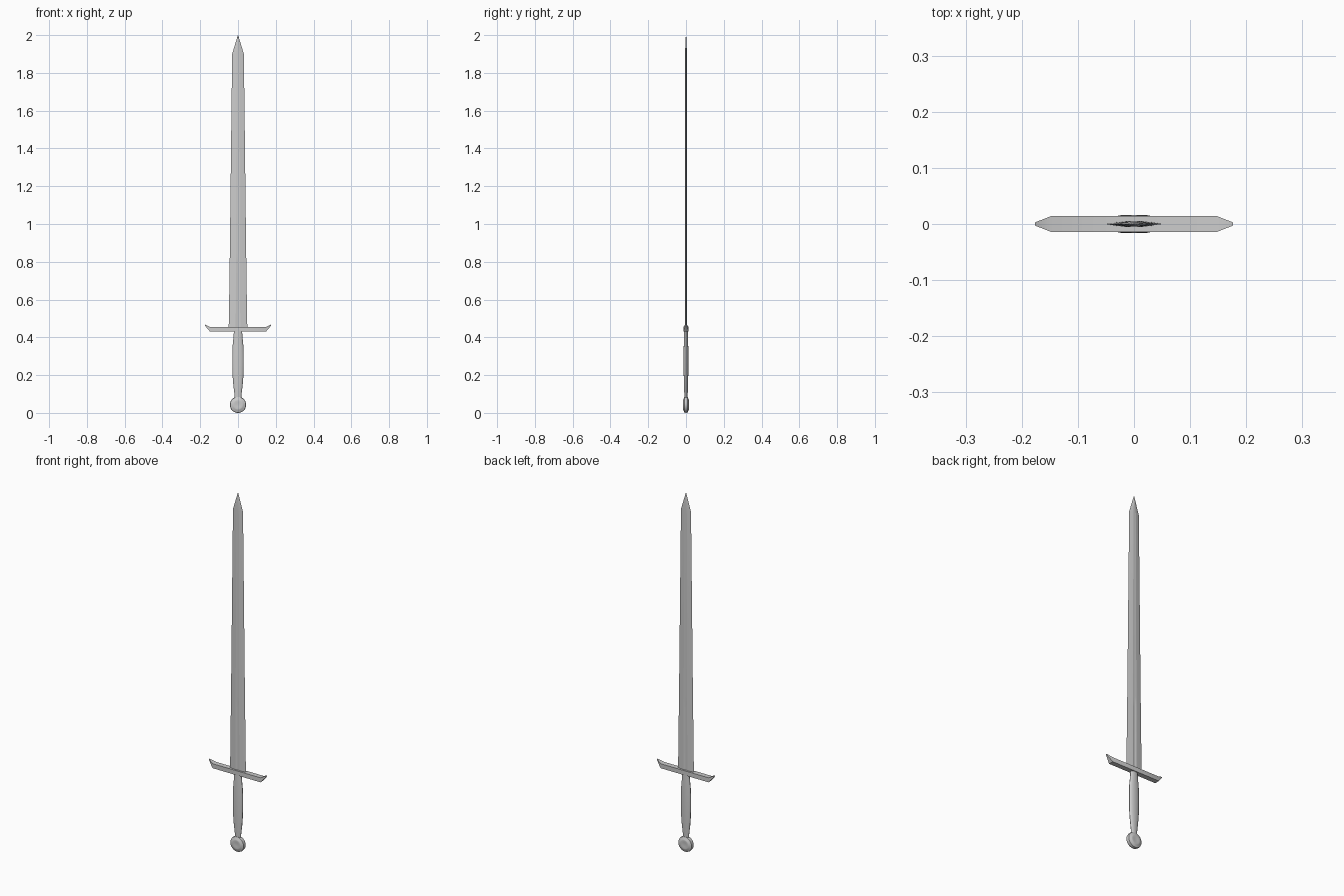
import bpy, bmesh, math

if "Cube" in bpy.data.objects:
    bpy.data.objects.remove(bpy.data.objects["Cube"])


def loft(name, rings, angle=30):
    """Skin a list of closed rings and cap both ends."""
    bm = bmesh.new()
    rows = [[bm.verts.new(p) for p in r] for r in rings]
    n = len(rows[0])
    for a, b in zip(rows, rows[1:]):
        for i in range(n):
            j = (i + 1) % n
            bm.faces.new((a[i], a[j], b[j], b[i]))
    bm.faces.new(rows[0][::-1])
    bm.faces.new(rows[-1])
    bmesh.ops.remove_doubles(bm, verts=bm.verts, dist=1e-6)
    bmesh.ops.recalc_face_normals(bm, faces=bm.faces)
    me = bpy.data.meshes.new(name)
    bm.to_mesh(me)
    bm.free()
    ob = bpy.data.objects.new(name, me)
    bpy.context.collection.objects.link(ob)
    bpy.context.view_layer.objects.active = ob
    ob.select_set(True)
    bpy.ops.object.shade_smooth_by_angle(angle=math.radians(angle))
    ob.select_set(False)
    return ob


# Blade: lens section with a shallow central groove that fades out
def blade_ring(z, w, t, groove):
    half = [(1, 0), (0.6, 0.6), (0.25, 1), (0, 1 - groove),
            (-0.25, 1), (-0.6, 0.6)]
    pts = half + [(-x, -y) for x, y in half]
    return [(x * w, y * t, z) for x, y in pts]


loft("blade", [blade_ring(*s) for s in (
    (0.44, 0.050, 0.0055, 0.45), (0.50, 0.048, 0.0055, 0.45),
    (0.80, 0.044, 0.0053, 0.4), (0.86, 0.043, 0.0052, 0.15),
    (1.30, 0.038, 0.005, 0.1), (1.90, 0.031, 0.0045, 0.0),
    (1.96, 0.013, 0.0035, 0.0), (2.00, 0.0006, 0.0005, 0.0))], 8)

# Crossguard: straight bar with tapered, upturned ends
guard = [(-0.176, 0.463, 0.469, 0.003), (-0.148, 0.430, 0.455, 0.014)]
guard += [(-x, a, b, y) for x, a, b, y in reversed(guard)]
loft("crossguard", [[(x, -y, a), (x, y, a), (x, y, b), (x, -y, b)]
                    for x, a, b, y in guard])


# Grip: swelling oval handle
def oval(z, rx, ry, n=24):
    return [(rx * math.cos(2 * math.pi * i / n),
             ry * math.sin(2 * math.pi * i / n), z) for i in range(n)]


loft("grip", [oval(*s) for s in (
    (0.07, 0.017, 0.008), (0.10, 0.019, 0.009), (0.15, 0.025, 0.011),
    (0.20, 0.029, 0.012), (0.28, 0.030, 0.0125), (0.35, 0.029, 0.012),
    (0.40, 0.024, 0.011), (0.44, 0.021, 0.010))])

# Pommel: wheel turned about the y axis, with raised faces
side = [(0.012, 0.0145), (0.022, 0.016), (0.028, 0.015),
        (0.034, 0.011), (0.041, 0.009)]
wheel = [(r, -y) for r, y in side] + [(0.043, 0)] + \
        [(r, y) for r, y in reversed(side)]
loft("pommel", [[(x, y, 0.043 + z) for x, z, _ in oval(0, r, r, 32)]
                for r, y in wheel])
